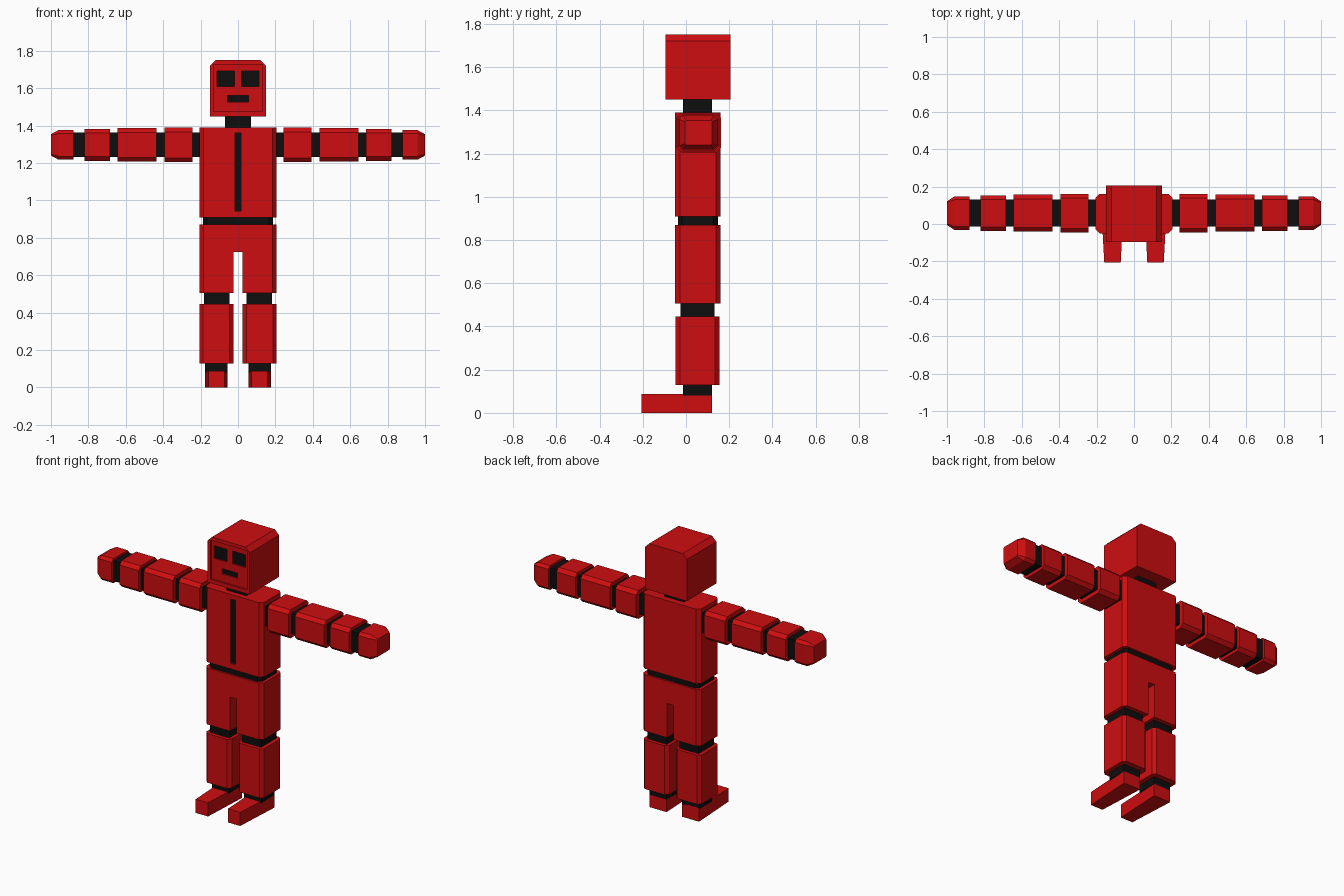
import bpy, bmesh

if "Cube" in bpy.data.objects:
    bpy.data.objects.remove(bpy.data.objects["Cube"])


def material(name, rgb):
    m = bpy.data.materials.new(name)
    m.diffuse_color = (*rgb, 1)
    m.use_nodes = True
    m.node_tree.nodes["Principled BSDF"].inputs["Base Color"].default_value = m.diffuse_color
    return m


RED = material("red", (0.62, 0.004, 0.005))
BLACK = material("black", (0.004, 0.004, 0.004))


def outline(a0, a1, b0, b1, cut):
    """Rectangle whose four corners are chamfered by the given amounts."""
    pts = []
    corners = [(a0, b0, 1, 1), (a1, b0, -1, 1), (a1, b1, -1, -1), (a0, b1, 1, -1)]
    for i, ((a, b, sa, sb), c) in enumerate(zip(corners, cut)):
        if c == 0:
            pts.append((a, b))
        else:
            pair = [(a, b + sb * c), (a + sa * c, b)]
            pts += pair if i % 2 == 0 else pair[::-1]
    return pts


def loft(name, axis, sections, mat):
    """Join outlines [(position, points)] placed along one axis."""
    bm = bmesh.new()
    place = {"x": lambda t, a, b: (t, a, b),
             "y": lambda t, a, b: (a, t, b),
             "z": lambda t, a, b: (a, b, t)}[axis]
    rings = [[bm.verts.new(place(t, a, b)) for a, b in pts] for t, pts in sections]
    n = len(rings[0])
    for r, s in zip(rings, rings[1:]):
        for i in range(n):
            j = (i + 1) % n
            bm.faces.new((r[i], r[j], s[j], s[i]))
    bm.faces.new(rings[0])
    bm.faces.new(rings[-1])
    bmesh.ops.recalc_face_normals(bm, faces=bm.faces)
    mesh = bpy.data.meshes.new(name)
    bm.to_mesh(mesh)
    bm.free()
    mesh.materials.append(mat)
    ob = bpy.data.objects.new(name, mesh)
    bpy.context.collection.objects.link(ob)
    return ob


def block(name, axis, x, y, z, mat=RED, c=0.0):
    """Box with chamfered edges running along the axis."""
    span = {"x": (x, y, z), "y": (y, x, z), "z": (z, x, y)}[axis]
    cut = c if isinstance(c, tuple) else (c,) * 4
    pts = outline(*span[1], *span[2], cut)
    return loft(name, axis, [(span[0][0], pts), (span[0][1], pts)], mat)


def carve(ob, x, y, z):
    """Cut a box-shaped pocket out of a part."""
    cutter = block("cutter", "z", x, y, z)
    cutter.hide_render = True
    mod = ob.modifiers.new("pocket", "BOOLEAN")
    mod.operation = "DIFFERENCE"
    mod.solver = "EXACT"
    mod.object = cutter
    bpy.context.view_layer.objects.active = ob
    bpy.ops.object.modifier_apply(modifier=mod.name)
    bpy.data.objects.remove(cutter)


def mirrored(ob):
    """Copy a part to the other side of the body."""
    twin = ob.copy()
    twin.data = ob.data.copy()
    for v in twin.data.vertices:
        v.co.x *= -1
    twin.data.flip_normals()
    twin.name = ob.name.replace("left", "right")
    bpy.context.collection.objects.link(twin)


# Head with a sunken face, eye sockets and mouth slot
head = block("head", "y", (-0.15, 0.15), (-0.095, 0.205), (1.45, 1.75), c=(0, 0, 0.03, 0.03))
carve(head, (-0.13, 0.13), (-0.2, -0.085), (1.475, 1.727))
features = [("left_eye", (0.02, 0.113), (1.61, 1.693)),
            ("right_eye", (-0.113, -0.02), (1.61, 1.693)),
            ("mouth", (-0.055, 0.055), (1.525, 1.56))]
for name, x, z in features:
    carve(head, x, (-0.2, -0.07), z)
    block(name, "z", x, (-0.075, -0.069), z, BLACK)

# Neck, torso with front groove, waist
block("neck", "z", (-0.07, 0.07), (-0.015, 0.12), (1.38, 1.46), BLACK)
torso = block("torso", "z", (-0.207, 0.207), (-0.05, 0.16), (0.908, 1.39), c=0.022)
carve(torso, (-0.017, 0.017), (-0.2, -0.035), (0.943, 1.36))
block("chest_strip", "z", (-0.017, 0.017), (-0.04, -0.034), (0.943, 1.36), BLACK)
block("waist", "z", (-0.187, 0.187), (-0.038, 0.148), (0.86, 0.915), BLACK, 0.02)

# Hips and thighs split by a slot
hips = block("hips_and_thighs", "z", (-0.207, 0.207), (-0.05, 0.16), (0.505, 0.87), c=0.022)
carve(hips, (-0.023, 0.023), (-0.3, 0.4), (0.4, 0.725))

# Lower legs
leg = [block("left_knee", "z", (0.045, 0.182), (-0.025, 0.133), (0.435, 0.515), BLACK),
       block("left_shin", "z", (0.025, 0.207), (-0.048, 0.155), (0.128, 0.445), c=0.02),
       block("left_ankle", "z", (0.055, 0.177), (-0.015, 0.12), (0.08, 0.135), BLACK)]
no_cut = (0,) * 4
leg.append(loft("left_foot", "y",
                [(-0.205, outline(0.071, 0.159, 0, 0.088, no_cut)),
                 (0.12, outline(0.055, 0.177, 0, 0.088, no_cut))], RED))

# Arm segments (x range, half thickness in y, half height) around the arm axis
CY, CZ = 0.058, 1.297
arm = []
for name, x, hy, hz in [("left_shoulder", (0.243, 0.392), 0.103, 0.092),
                        ("left_upper_arm", (0.435, 0.645), 0.099, 0.089),
                        ("left_forearm", (0.684, 0.82), 0.095, 0.085)]:
    arm.append(block(name, "x", x, (CY - hy, CY + hy), (CZ - hz, CZ + hz), c=0.022))
for name, x in [("left_shoulder_joint", (0.195, 0.25)), ("left_upper_joint", (0.385, 0.44)),
                ("left_elbow_joint", (0.64, 0.69)), ("left_wrist_joint", (0.815, 0.885))]:
    arm.append(block(name, "x", x, (CY - 0.072, CY + 0.072), (CZ - 0.065, CZ + 0.065), BLACK))

# Hand with a tapered tip
palm = outline(CY - 0.09, CY + 0.09, CZ - 0.079, CZ + 0.079, (0.018,) * 4)
tip = outline(CY - 0.063, CY + 0.063, CZ - 0.057, CZ + 0.057, (0.006,) * 4)
arm.append(loft("left_hand", "x", [(0.88, palm), (0.96, palm), (1.0, tip)], RED))

for part in leg + arm:
    mirrored(part)
